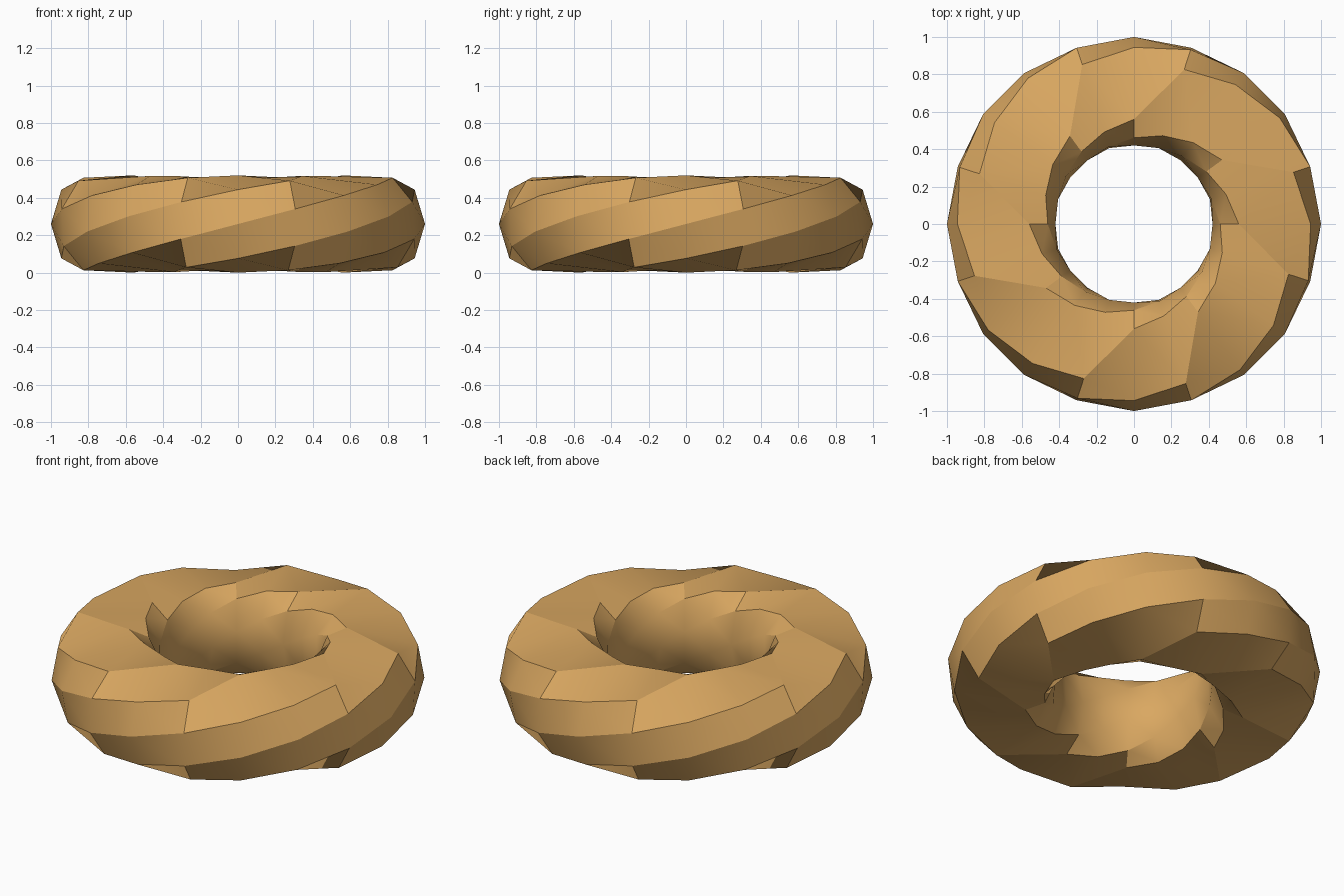
import bpy, bmesh
from math import sin, cos, radians, pi

if "Cube" in bpy.data.objects:
    bpy.data.objects.remove(bpy.data.objects["Cube"], do_unlink=True)

STATIONS = 20      # sections around the ring
SIDES = 8          # ridges in each section
HALF_HEIGHT = 0.26


def section_point(angle):
    """Radius and height on the ring's section: wide outer lobe, narrow inner lobe."""
    if cos(angle) > 0.2:
        radius = 0.81 + 0.19 * cos(angle)
    else:
        radius = 0.56 + 0.14 * cos(angle)
    return radius, HALF_HEIGHT * (1 + sin(angle))


# Golden brown material
mat = bpy.data.materials.new("golden_brown")
colour = (0.70, 0.39, 0.12, 1)
mat.use_nodes = True
mat.diffuse_color = colour
mat.node_tree.nodes["Principled BSDF"].inputs["Base Color"].default_value = colour

# Ring whose section makes one full turn on the way around
bm = bmesh.new()
rings = []
for s in range(STATIONS):
    turn = 2 * pi * s / STATIONS
    ring = []
    for j in range(SIDES):
        r, z = section_point(turn + 2 * pi * j / SIDES)
        ring.append(bm.verts.new((r * cos(turn), r * sin(turn), z)))
    rings.append(ring)

# Skin neighbouring sections along the ridges
for s in range(STATIONS):
    here, after = rings[s], rings[(s + 1) % STATIONS]
    for j in range(SIDES):
        k = (j + 1) % SIDES
        bm.faces.new((here[k], here[j], after[j], after[k]))

mesh = bpy.data.meshes.new("twisted_ring")
bm.to_mesh(mesh)
bm.free()
mesh.materials.append(mat)
ring_obj = bpy.data.objects.new("twisted_ring", mesh)
bpy.context.collection.objects.link(ring_obj)

# Smooth along the strands, sharp at the steps
bpy.ops.object.select_all(action='DESELECT')
ring_obj.select_set(True)
bpy.context.view_layer.objects.active = ring_obj
bpy.ops.object.shade_smooth_by_angle(angle=radians(30))
